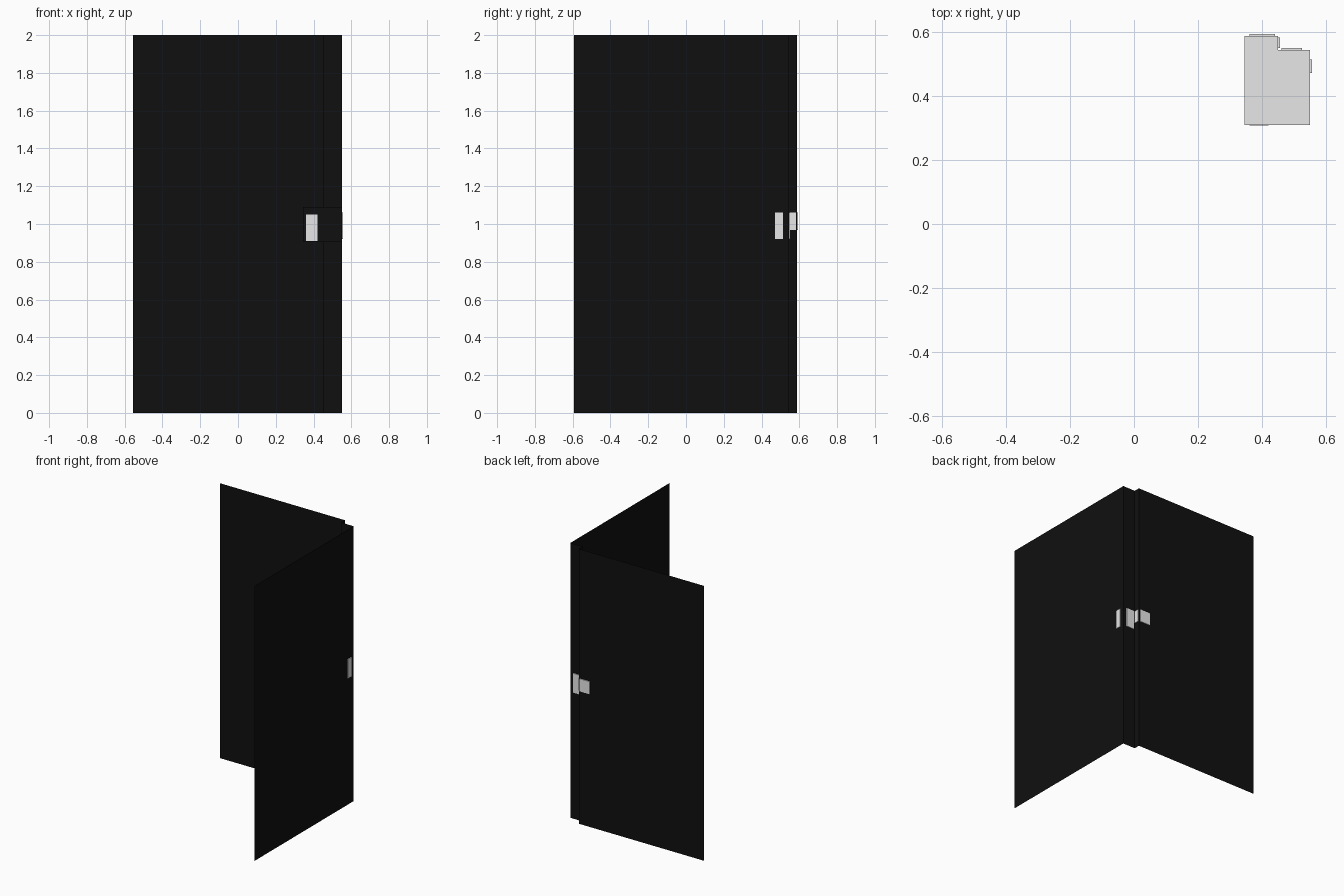
import bpy

cube = bpy.data.objects.get("Cube")
if cube:
    bpy.data.objects.remove(cube, do_unlink=True)


def material(name, value):
    mat = bpy.data.materials.new(name)
    mat.use_nodes = True
    colour = (value, value, value, 1)
    mat.diffuse_color = colour
    mat.node_tree.nodes["Principled BSDF"].inputs["Base Color"].default_value = colour
    return mat


BLACK = material("wall black", 0.005)
GREY = material("light grey", 0.8)


def mesh_object(name, verts, faces, mat):
    mesh = bpy.data.meshes.new(name)
    mesh.from_pydata(verts, [], faces)
    mesh.materials.append(mat)
    obj = bpy.data.objects.new(name, mesh)
    bpy.context.scene.collection.objects.link(obj)
    return obj


def sheet(name, path, low, high, mat):
    """Stand a thin open wall on a plan path."""
    n = len(path)
    verts = [(x, y, z) for z in (low, high) for x, y in path]
    faces = [(i, i + 1, n + i + 1, n + i) for i in range(n - 1)]
    return mesh_object(name, verts, faces, mat)


def slab(name, outline, z, mat):
    """Lay a flat sheet with the given plan outline."""
    verts = [(x, y, z) for x, y in outline]
    return mesh_object(name, verts, [tuple(range(len(verts)))], mat)


def plate(name, x, y, z, mat):
    """Box between pairs of limits."""
    bpy.ops.mesh.primitive_cube_add(size=1)
    obj = bpy.context.object
    obj.name = name
    for v in obj.data.vertices:
        v.co = [lim[1] if c > 0 else lim[0] for c, lim in zip(v.co, (x, y, z))]
    obj.data.materials.append(mat)
    return obj


# Plan positions
EAST, STEP, WEST = 0.55, 0.45, 0.345
BACK, NOTCH, FRONT = 0.588, 0.544, 0.31
FLOOR, ROOF = 0.905, 1.09
OUT = 0.006

# Tall stepped screen walls
sheet("tall_walls", [(EAST, -0.594), (EAST, NOTCH), (STEP, NOTCH),
                     (STEP, BACK), (-0.555, BACK)], 0, 2, BLACK)

# Small room in the corner
sheet("room_walls", [(WEST, BACK), (WEST, FRONT), (EAST, FRONT)], FLOOR, ROOF, BLACK)
main_part = [(WEST, FRONT), (STEP, FRONT), (STEP, BACK), (WEST, BACK)]
side_part = [(STEP, FRONT), (EAST, FRONT), (EAST, NOTCH), (STEP, NOTCH)]
for label, outline in (("main", main_part), ("side", side_part)):
    slab(label + "_roof", outline, ROOF, GREY)
    slab(label + "_floor", outline[::-1], FLOOR, BLACK)

# Door and windows
TALL, SHORT = (0.92, 1.06), (0.968, 1.06)
plate("front_door", (0.36, 0.42), (FRONT - 0.002, FRONT), (0.91, 1.05), GREY)
plate("left_window", (EAST, EAST + OUT), (0.472, 0.514), TALL, GREY)
plate("notch_window", (0.46, 0.525), (NOTCH, NOTCH + OUT), TALL, GREY)
plate("step_window", (STEP, STEP + OUT), (0.55, 0.583), SHORT, GREY)
plate("back_window", (0.36, 0.44), (BACK, BACK + OUT), SHORT, GREY)
